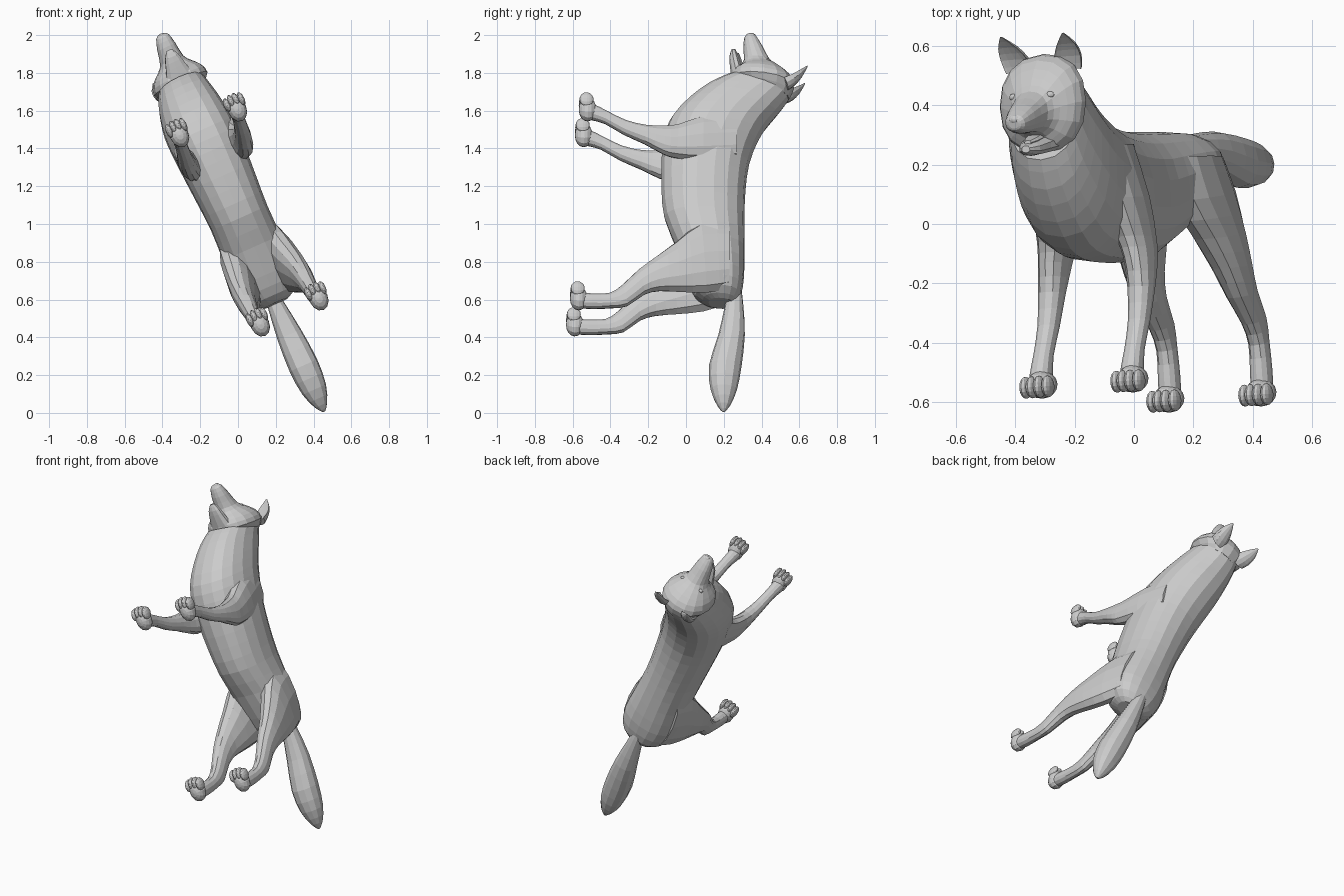
import bpy, bmesh, math
from mathutils import Matrix

# Animal frame: u = its left, v = forward, w = up; tilted and rolled into the world
T, R = math.radians(24), math.radians(3.5)
TILT = Matrix(((math.cos(T), -math.sin(T), 0), (0, 0, 1), (math.sin(T), math.cos(T), 0)))
ROLL = Matrix(((math.cos(R), 0, -math.sin(R)), (0, 1, 0), (math.sin(R), 0, math.cos(R))))
FRAME = Matrix.Translation((0, 0, 1.06)) @ (TILT @ ROLL).to_4x4()


def finish(name, bm):
    bm.transform(FRAME)
    bmesh.ops.recalc_face_normals(bm, faces=bm.faces)
    me = bpy.data.meshes.new(name)
    bm.to_mesh(me)
    bm.free()
    bpy.context.collection.objects.link(bpy.data.objects.new(name, me))


def spline(rows, steps):
    """Catmull-Rom interpolation of ring parameters."""
    out = []
    for i in range(len(rows) - 1):
        quad = list(zip(rows[max(i - 1, 0)], rows[i], rows[i + 1], rows[min(i + 2, len(rows) - 1)]))
        for k in range(steps):
            t = k / steps
            out.append([0.5 * (2 * b + (c - a) * t + (2 * a - 5 * b + 4 * c - d) * t * t
                               + (3 * b - a - 3 * c + d) * t ** 3) for a, b, c, d in quad])
    return out + [list(rows[-1])]


def loft(name, rows, sides=16, steps=2, side=1, front=1.0, power=0.9, shift=0.0):
    """Rings given as (u, half width, v1, w1, v2, w2), the last four being opposite rim points."""
    bm = bmesh.new()
    rings = []
    for u, hw, v1, w1, v2, w2 in spline(rows, steps):
        ring = []
        for k in range(sides):
            a = math.tau * k / sides
            c, s = [math.copysign(abs(f) ** power, f) for f in (math.cos(a), math.sin(a))]
            if c > 0:
                c *= front
            ring.append(bm.verts.new((side * (u + hw * s) + shift, (v1 + v2) / 2 + c * (v1 - v2) / 2,
                                      (w1 + w2) / 2 + c * (w1 - w2) / 2)))
        rings.append(ring)
    for r0, r1 in zip(rings, rings[1:]):
        for k in range(sides):
            j = (k + 1) % sides
            bm.faces.new((r0[k], r0[j], r1[j], r1[k]))
    bm.faces.new(rings[0])
    bm.faces.new(rings[-1])
    finish(name, bm)


def blobs(name, items):
    """Ellipsoids given as (centre, radii), joined in one object."""
    bm = bmesh.new()
    for c, r in items:
        m = Matrix.Translation(c) @ Matrix.Diagonal((*r, 1))
        bmesh.ops.create_uvsphere(bm, u_segments=12, v_segments=8, radius=1, matrix=m)
    finish(name, bm)


# Torso and neck, rump to throat
loft("body", [
    (0, .07, -.525, .25, -.515, .12),
    (0, .14, -.475, .29, -.475, .05),
    (0, .175, -.36, .308, -.36, .00),
    (0, .168, -.20, .31, -.20, -.05),
    (0, .163, -.03, .31, -.03, -.115),
    (0, .172, .13, .315, .13, -.13),
    (0, .182, .29, .335, .29, -.13),
    (0, .187, .42, .38, .42, -.12),
    (0, .183, .51, .43, .535, -.085),
    (.005, .168, .58, .485, .645, .005),
    (.012, .148, .64, .53, .735, .115),
    (.02, .132, .675, .55, .785, .215)], sides=18)

# Head, skull to nose tip
loft("head", [
    (.022, .11, .66, .545, .73, .27),
    (.025, .155, .725, .572, .765, .235),
    (.026, .138, .785, .55, .815, .25),
    (.028, .098, .84, .49, .84, .285),
    (.03, .067, .875, .445, .88, .305),
    (.032, .052, .96, .402, .955, .302),
    (.034, .036, 1.02, .366, 1.008, .308),
    (.034, .018, 1.03, .35, 1.022, .32)])
loft("lower_jaw", [
    (.026, .08, .77, .31, .77, .24),
    (.028, .058, .84, .292, .835, .232),
    (.031, .04, .90, .275, .895, .228),
    (.033, .015, .935, .262, .935, .238)], sides=10)
loft("tongue", [
    (.027, .035, .82, .31, .82, .28),
    (.03, .028, .88, .292, .88, .268),
    (.032, .012, .915, .28, .915, .265)], sides=8)
blobs("nose", [((.034, 1.013, .35), (.024, .02, .017))])

# Tail
loft("tail", [
    (0, .035, -.44, .295, -.44, .225),
    (0, .047, -.54, .305, -.54, .205),
    (0, .068, -.70, .312, -.70, .172),
    (0, .08, -.88, .295, -.88, .122),
    (0, .068, -1.02, .27, -1.02, .13),
    (0, .035, -1.11, .235, -1.11, .165),
    (0, .006, -1.148, .205, -1.148, .193)], sides=12)

FRONT_LEG = [
    (.105, .05, .53, .26, .27, .26),
    (.127, .066, .50, .08, .24, .08),
    (.146, .058, .44, -.05, .245, -.06),
    (.158, .05, .425, -.12, .26, -.13),
    (.165, .044, .42, -.22, .315, -.23),
    (.167, .036, .445, -.33, .365, -.34),
    (.168, .033, .495, -.43, .425, -.44),
    (.168, .038, .53, -.50, .445, -.51),
    (.168, .036, .53, -.55, .455, -.55)]
HIND_LEG = [
    (.10, .07, -.10, .22, -.48, .22),
    (.122, .077, -.115, .07, -.515, .10),
    (.145, .07, -.235, -.06, -.525, -.04),
    (.162, .058, -.325, -.16, -.53, -.15),
    (.168, .047, -.41, -.26, -.555, -.23),
    (.17, .037, -.505, -.35, -.625, -.32),
    (.17, .033, -.555, -.42, -.638, -.40),
    (.17, .036, -.56, -.51, -.645, -.51),
    (.17, .036, -.56, -.58, -.64, -.58)]

for side, label in ((1, "left"), (-1, "right")):
    # Legs
    loft("front_leg_" + label, FRONT_LEG, sides=12, side=side, shift=.012)
    loft("hind_leg_" + label, HIND_LEG, sides=12, side=side)
    # Paws with four toes
    for part, u, v, w in (("front", side * .168 + .018, .512, -.578), ("hind", side * .17, -.577, -.624)):
        paw = [((u, v - .012, w + .045), (.05, .066, .047))]
        for k in (-1.5, -.5, .5, 1.5):
            reach = .042 - .008 * abs(k)
            paw.append(((u + k * .027, v + reach, w + .037), (.018, .04, .037)))
        blobs(part + "_paw_" + label, paw)
    # Ears, hollow towards the front
    loft("ear_" + label, [
        (.088, .05, .775, .49, .68, .535),
        (.098, .049, .785, .54, .705, .572),
        (.108, .034, .797, .585, .75, .61),
        (.114, .004, .812, .632, .804, .637)],
        sides=12, side=side, front=-.2, shift=.022)
    # Eyes
    blobs("eye_" + label, [((side * .066 + .028, .85, .43), (.017, .012, .012))])
